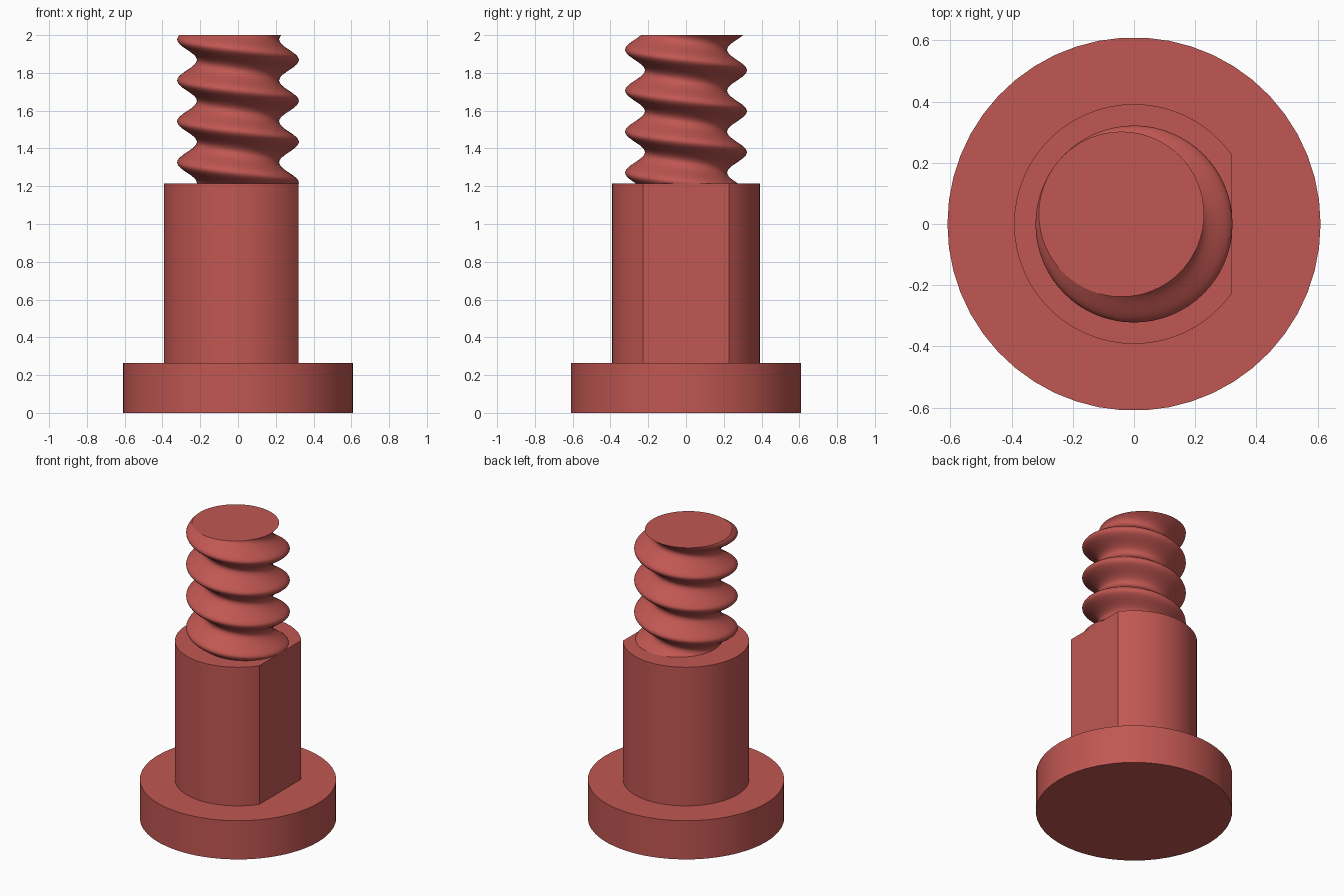
import bpy, bmesh, math

if "Cube" in bpy.data.objects:
    bpy.data.objects.remove(bpy.data.objects["Cube"])

red = bpy.data.materials.new("brick_red")
red.diffuse_color = (0.53, 0.095, 0.084, 1)
red.use_nodes = True
red.node_tree.nodes["Principled BSDF"].inputs["Base Color"].default_value = red.diffuse_color


def loft(name, rings):
    """Skin a stack of equal-length rings and cap both ends."""
    bm = bmesh.new()
    loops = [[bm.verts.new(p) for p in ring] for ring in rings]
    n = len(loops[0])
    for a, b in zip(loops, loops[1:]):
        for i in range(n):
            j = (i + 1) % n
            bm.faces.new((a[i], a[j], b[j], b[i]))
    bm.faces.new(loops[0][::-1])
    bm.faces.new(loops[-1])
    mesh = bpy.data.meshes.new(name)
    bm.to_mesh(mesh)
    bm.free()
    ob = bpy.data.objects.new(name, mesh)
    bpy.context.collection.objects.link(ob)
    mesh.materials.append(red)
    bpy.ops.object.select_all(action='DESELECT')
    ob.select_set(True)
    bpy.context.view_layer.objects.active = ob
    bpy.ops.object.shade_smooth_by_angle(angle=math.radians(30))
    return ob


def arc(r, z, n, start=0.0, sweep=2 * math.pi, cx=0.0, cy=0.0):
    return [(cx + r * math.cos(start + sweep * i / n),
             cy + r * math.sin(start + sweep * i / n), z) for i in range(n)]


# Round head the bolt stands on
HEAD_TOP, SHANK_TOP, TOP = 0.265, 1.215, 2.0
loft("head", [arc(0.61, z, 50) for z in (0, HEAD_TOP)])

# Shank with one flat on the +x side
R, FLAT = 0.392, 0.32
half = math.acos(FLAT / R)


def shank_ring(z):
    sweep = 2 * math.pi - 2 * half
    end = (FLAT, -R * math.sin(half), z)
    return arc(R, z, 48, half, sweep) + [end]


loft("shank", [shank_ring(z) for z in (HEAD_TOP - 0.01, SHANK_TOP)])

# Thread: an off-centre circle twisted clockwise as it rises
PITCH, OFFSET, START, STEPS = 0.217, 0.052, SHANK_TOP - 0.01, 130
rings = []
for k in range(STEPS + 1):
    z = START + (TOP - START) * k / STEPS
    a = math.pi - 2 * math.pi * (z - 1.76) / PITCH
    rings.append(arc(0.27, z, 64, cx=OFFSET * math.cos(a), cy=OFFSET * math.sin(a)))
loft("thread", rings)
